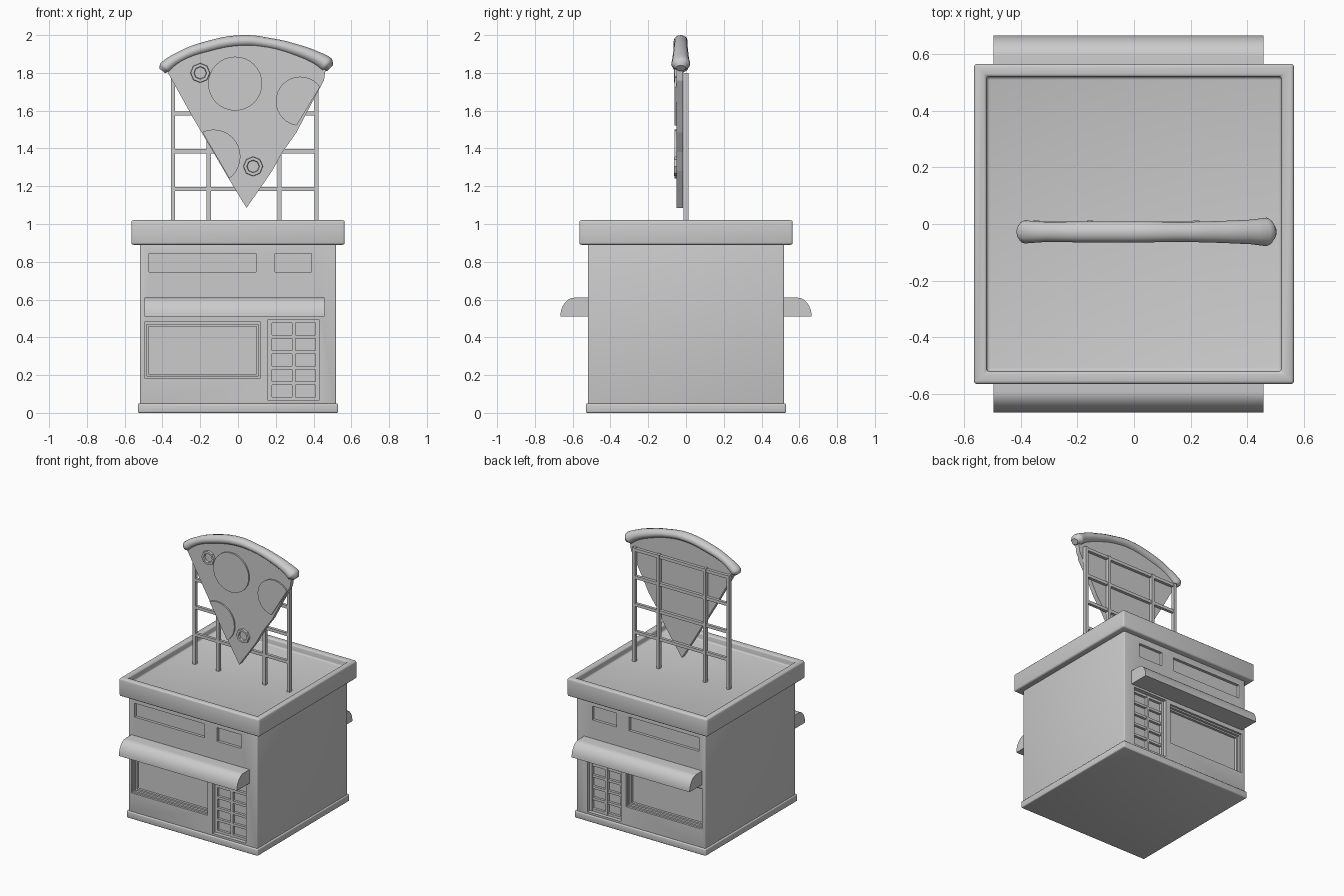
import bpy, bmesh, math
from mathutils import Vector

cube = bpy.data.objects.get("Cube")
if cube:
    bpy.data.objects.remove(cube, do_unlink=True)

grey = bpy.data.materials.new("plain grey")
grey.use_nodes = True
grey.diffuse_color = (0.6, 0.6, 0.6, 1)
grey.node_tree.nodes["Principled BSDF"].inputs["Base Color"].default_value = (0.6, 0.6, 0.6, 1)


def activate(obj):
    bpy.ops.object.select_all(action='DESELECT')
    obj.select_set(True)
    bpy.context.view_layer.objects.active = obj


def finish(name, bm):
    bmesh.ops.recalc_face_normals(bm, faces=bm.faces)
    mesh = bpy.data.meshes.new(name)
    bm.to_mesh(mesh)
    bm.free()
    mesh.materials.append(grey)
    obj = bpy.data.objects.new(name, mesh)
    bpy.context.collection.objects.link(obj)
    return obj


def box(name, x, y, z):
    bm = bmesh.new()
    bmesh.ops.create_cube(bm, size=1)
    for v in bm.verts:
        v.co = [(lo + hi) / 2 + c * abs(hi - lo) for c, (lo, hi) in zip(v.co, (x, y, z))]
    return finish(name, bm)


def apply(obj, kind, **settings):
    mod = obj.modifiers.new(kind.lower(), kind)
    for key, value in settings.items():
        setattr(mod, key, value)
    activate(obj)
    bpy.ops.object.modifier_apply(modifier=mod.name)


def cut(obj, x, y, z):
    cutter = box("cutter", x, y, z)
    cutter.hide_render = True
    apply(obj, 'BOOLEAN', operation='DIFFERENCE', object=cutter, solver='EXACT')
    bpy.data.objects.remove(cutter, do_unlink=True)


def soften(obj, width, segments=3):
    apply(obj, 'BEVEL', width=width, segments=segments, limit_method='ANGLE')
    activate(obj)
    bpy.ops.object.shade_smooth_by_angle(angle=math.radians(40))


def plate(name, outline, y_front, y_back, clips=()):
    """Extrude an x-z outline along y, trimmed by (point, outward normal) planes."""
    bm = bmesh.new()
    bm.faces.new([bm.verts.new((px, y_front, pz)) for px, pz in outline])
    for co, normal in clips:
        bmesh.ops.bisect_plane(bm, geom=bm.verts[:] + bm.edges[:] + bm.faces[:],
                               plane_co=co, plane_no=normal, clear_outer=True)
    ext = bmesh.ops.extrude_face_region(bm, geom=bm.faces[:], use_keep_orig=True)
    moved = [g for g in ext["geom"] if isinstance(g, bmesh.types.BMVert)]
    bmesh.ops.translate(bm, verts=moved, vec=(0, y_back - y_front, 0))
    return finish(name, bm)


def circle(cx, cz, r, n):
    return [(cx + r * math.cos(math.tau * i / n), cz + r * math.sin(math.tau * i / n)) for i in range(n)]


# Building: base slab, walls and parapet roof
WALL = 0.52
base = box("base_slab", (-0.53, 0.53), (-0.53, 0.53), (0, 0.05))
soften(base, 0.008)
walls = box("walls", (-WALL, WALL), (-WALL, WALL), (0.04, 0.91))
soften(walls, 0.008)
roof = box("roof_parapet", (-0.565, 0.565), (-0.565, 0.565), (0.89, 1.02))
cut(roof, (-WALL, WALL), (-WALL, WALL), (0.97, 1.1))
soften(roof, 0.012)

# Matching front and back shopfronts
for side, label in ((-1, "front"), (1, "back")):
    def depth(d, out=0.1):
        return tuple(sorted((side * (WALL - d), side * (WALL + out))))

    # Sunken sign panels
    for x in ((-0.47, 0.095), (0.195, 0.39)):
        cut(walls, x, depth(0.02), (0.745, 0.845))
    # Stepped window recess
    for step in range(3):
        m = 0.011 * step
        cut(walls, (-0.495 + m, 0.12 - m), depth(0.015 + 0.017 * step), (0.185 + m, 0.48 - m))
    # Doorway with glazing bars
    cut(walls, (0.16, 0.43), depth(0.045), (0.065, 0.495))
    for i, x in enumerate((0.17, 0.295, 0.42)):
        box(f"{label}_door_upright_{i}", (x - 0.01, x + 0.01), depth(0.046, -0.025), (0.065, 0.495))
    for i in range(6):
        z = 0.075 + 0.082 * i
        box(f"{label}_door_rail_{i}", (0.16, 0.43), depth(0.046, -0.027), (z - 0.009, z + 0.009))

    # Awning with a rounded front edge
    profile = [(WALL - 0.01, 0.51), (WALL - 0.01, 0.61)]
    for i in range(11):
        a = math.pi / 2 * i / 10
        profile.append((0.59 + 0.075 * math.sin(a), 0.51 + 0.1 * math.cos(a)))
    bm = bmesh.new()
    face = bm.faces.new([bm.verts.new((-0.495, side * y, z)) for y, z in profile])
    ext = bmesh.ops.extrude_face_region(bm, geom=[face], use_keep_orig=True)
    bmesh.ops.translate(bm, vec=(0.952, 0, 0),
                        verts=[g for g in ext["geom"] if isinstance(g, bmesh.types.BMVert)])
    awning = finish(f"{label}_awning", bm)
    activate(awning)
    bpy.ops.object.shade_smooth_by_angle(angle=math.radians(40))

# Lattice holding the rooftop sign
for i, x in enumerate((-0.345, -0.155, 0.22, 0.415)):
    box(f"lattice_post_{i}", (x - 0.011, x + 0.011), (-0.014, 0.012), (0.96, 1.8))
for i, z in enumerate((1.185, 1.385, 1.585, 1.785)):
    box(f"lattice_bar_{i}", (-0.355, 0.425), (-0.012, 0.009), (z - 0.011, z + 0.011))

# Slice body and crust share the same upper arc: x, z, radius
crust_path = [(-0.4, 1.81, 0.018), (-0.387, 1.827, 0.034), (-0.3, 1.887, 0.029), (-0.17, 1.935, 0.031),
              (0.02, 1.969, 0.031), (0.17, 1.955, 0.029), (0.3, 1.922, 0.032),
              (0.41, 1.88, 0.036), (0.468, 1.845, 0.042), (0.488, 1.825, 0.022)]
right_edge = [(0.045, 1.085), (0.18, 1.28), (0.235, 1.38), (0.31, 1.485), (0.385, 1.63), (0.455, 1.76)]
left_edge = [(-0.365, 1.79), (-0.24, 1.565), (-0.125, 1.37), (-0.055, 1.25)]
arc = [(x, z) for x, z, r in reversed(crust_path[1:-1])]
plate("slice_body", right_edge + arc + left_edge, -0.05, -0.016)

curve = bpy.data.curves.new("crust", 'CURVE')
curve.dimensions = '3D'
curve.bevel_depth = 1
curve.bevel_resolution = 4
curve.resolution_u = 6
curve.use_fill_caps = True
spline = curve.splines.new('BEZIER')
spline.bezier_points.add(len(crust_path) - 1)
for point, (x, z, r) in zip(spline.bezier_points, crust_path):
    point.co = (x, 0, z)
    point.radius = r
    point.handle_left_type = point.handle_right_type = 'AUTO'
curve.materials.append(grey)
crust = bpy.data.objects.new("crust", curve)
bpy.context.collection.objects.link(crust)
crust.location.y = -0.028
crust.scale.y = 1.2
activate(crust)
bpy.ops.object.convert(target='MESH')
bpy.ops.object.shade_smooth_by_angle(angle=math.radians(50))

# Round toppings, trimmed at the edges of the slice
tip = Vector((0.045, 0, 1.085))
clips = []
for corner, sign in ((Vector((-0.365, 0, 1.79)), -1), (Vector((0.455, 0, 1.76)), 1)):
    d = (corner - tip).normalized()
    clips.append((tip, Vector((sign * d.z, 0, -sign * d.x))))
for i, (x, z, r) in enumerate(((-0.015, 1.743, 0.143), (-0.13, 1.357, 0.143), (0.33, 1.65, 0.13))):
    plate(f"round_topping_{i}", circle(x, z, r, 32), -0.06, -0.045, clips)

# Ring toppings
for i, (x, z) in enumerate(((0.08, 1.305), (-0.2, 1.8))):
    bm = bmesh.new()
    loops = [[bm.verts.new((px, y, pz)) for px, pz in circle(x, z, r, 8)]
             for r, y in ((0.053, -0.045), (0.05, -0.064), (0.034, -0.064), (0.03, -0.045))]
    for a, b in zip(loops, loops[1:] + loops[:1]):
        for k in range(8):
            n = (k + 1) % 8
            bm.faces.new((a[k], a[n], b[n], b[k]))
    finish(f"ring_topping_{i}", bm)
